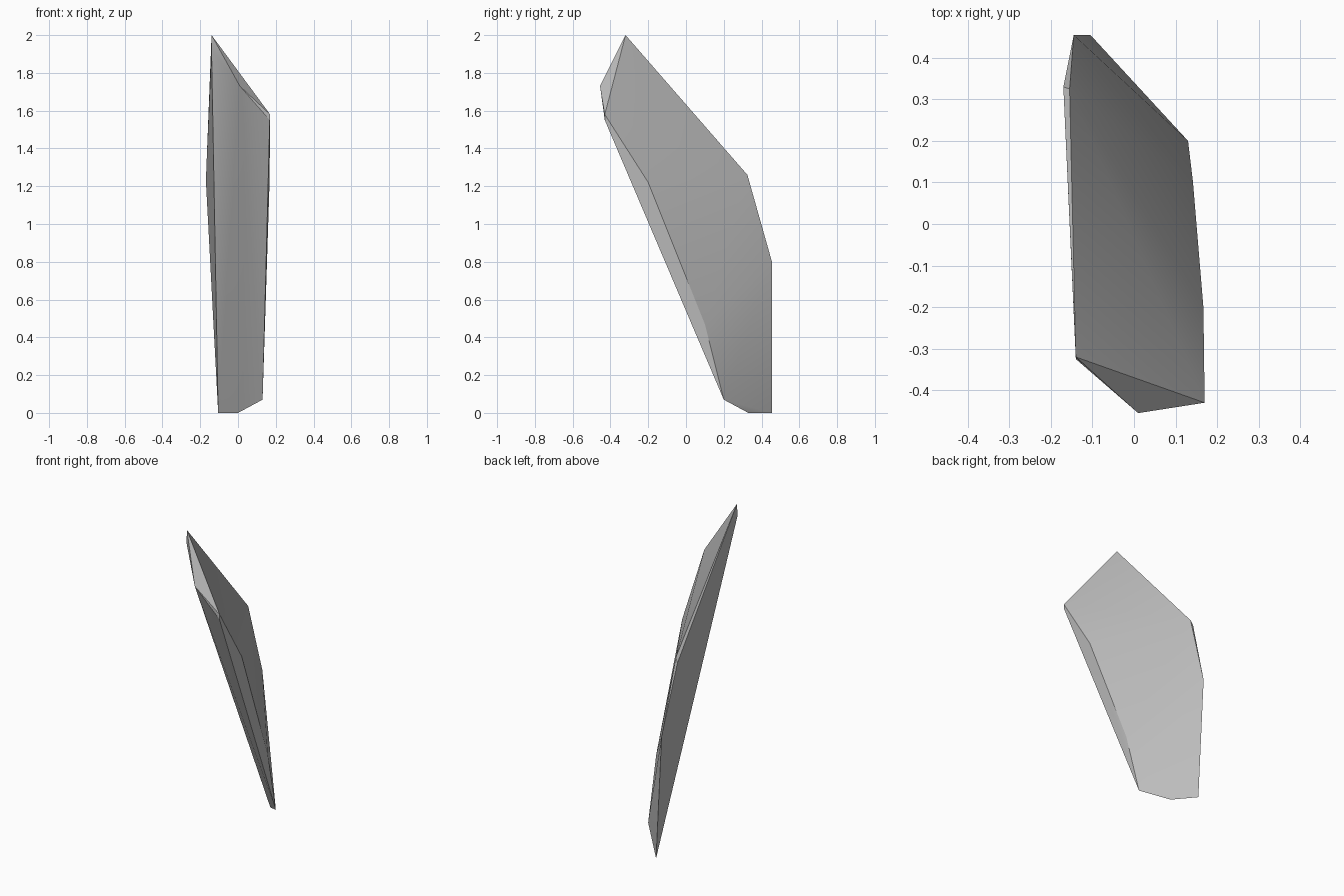
import bpy, bmesh, math

# Remove the default cube
cube = bpy.data.objects.get("Cube")
if cube:
    bpy.data.objects.remove(cube, do_unlink=True)

# Grey stone material
stone = bpy.data.materials.new("grey_stone")
stone.use_nodes = True
grey = (0.5, 0.5, 0.5, 1.0)
stone.diffuse_color = grey
stone.node_tree.nodes["Principled BSDF"].inputs["Base Color"].default_value = grey

# Corners of the faceted shard
tip = [(-.14, -.32, 2), (-.14, -.325, 1.92), (.01, -.455, 1.73)]
front_edge = [(.17, -.43, 1.58), (.168, -.43, 1.55), (.167, -.2, 1.22)]
foot = [(.142, .1, .47), (.13, .2, .07), (0, .33, 0), (-.105, .455, 0)]
back_edge = [(-.145, .455, .8), (-.17, .33, 1.23), (-.155, .325, 1.26)]

# Wrap the corners in a closed convex skin
bm = bmesh.new()
for corner in tip + front_edge + foot + back_edge:
    bm.verts.new(corner)
bmesh.ops.convex_hull(bm, input=bm.verts)
bmesh.ops.delete(bm, geom=[v for v in bm.verts if not v.link_faces], context='VERTS')
bmesh.ops.recalc_face_normals(bm, faces=bm.faces)
mesh = bpy.data.meshes.new("stone_shard")
bm.to_mesh(mesh)
bm.free()
mesh.materials.append(stone)

# Soft broad sides, crisp rim
shard = bpy.data.objects.new("stone_shard", mesh)
bpy.context.collection.objects.link(shard)
bpy.ops.object.select_all(action='DESELECT')
shard.select_set(True)
bpy.context.view_layer.objects.active = shard
bpy.ops.object.shade_smooth_by_angle(angle=math.radians(30))
